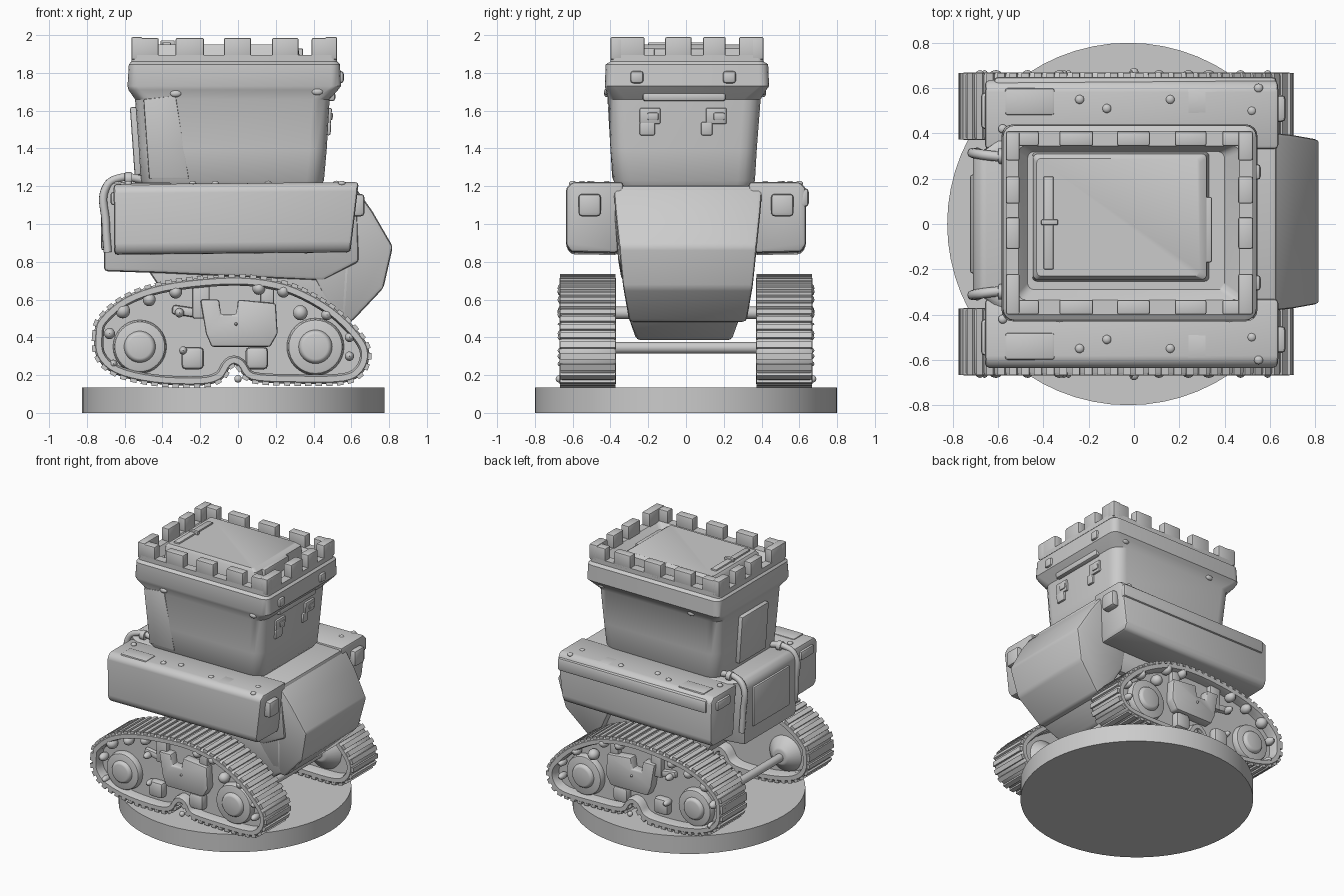
import bpy, bmesh, math
from mathutils import Vector, Matrix

if "Cube" in bpy.data.objects:
    bpy.data.objects.remove(bpy.data.objects["Cube"])


def finish(name, bm, bevel=0.0, seg=2):
    bmesh.ops.recalc_face_normals(bm, faces=bm.faces[:])
    if bevel:
        sharp = [e for e in bm.edges if len(e.link_faces) == 2 and e.calc_face_angle(0) > 0.5]
        bmesh.ops.bevel(bm, geom=sharp, offset=bevel, segments=seg, profile=0.5,
                        affect='EDGES', clamp_overlap=True)
    me = bpy.data.meshes.new(name)
    bm.to_mesh(me)
    bm.free()
    ob = bpy.data.objects.new(name, me)
    bpy.context.collection.objects.link(ob)
    return ob


def box(name, x, y, z, bevel=0.01, tilt=0.0):
    """Box from (min, max) ranges, optionally tilted about y."""
    c = Vector((sum(x) / 2, sum(y) / 2, sum(z) / 2))
    d = (abs(x[1] - x[0]), abs(y[1] - y[0]), abs(z[1] - z[0]))
    bm = bmesh.new()
    bmesh.ops.create_cube(bm, size=1, matrix=Matrix.Translation(c)
                          @ Matrix.Rotation(tilt, 4, 'Y') @ Matrix.Diagonal((*d, 1)))
    return finish(name, bm, bevel)


def rod(name, a, b, r, r2=None, bevel=0.0, n=32):
    a, b = Vector(a), Vector(b)
    bm = bmesh.new()
    m = Matrix.Translation((a + b) / 2) @ (b - a).to_track_quat('Z', 'Y').to_matrix().to_4x4()
    bmesh.ops.create_cone(bm, cap_ends=True, segments=n, radius1=r,
                          radius2=r if r2 is None else r2, depth=(b - a).length, matrix=m)
    return finish(name, bm, bevel)


def ball(name, c, s):
    bm = bmesh.new()
    bmesh.ops.create_uvsphere(bm, u_segments=14, v_segments=8, radius=1,
                              matrix=Matrix.Translation(c) @ Matrix.Diagonal((*s, 1)))
    return finish(name, bm)


def loft(name, rings, bevel=0.0, cyclic=False):
    """Skin a list of equal-length point rings."""
    bm = bmesh.new()
    vs = [[bm.verts.new(p) for p in r] for r in rings]
    n = len(vs[0])
    pairs = list(zip(vs, vs[1:])) + ([(vs[-1], vs[0])] if cyclic else [])
    for r, s in pairs:
        for i in range(n):
            j = (i + 1) % n
            bm.faces.new((r[i], r[j], s[j], s[i]))
    if not cyclic:
        bm.faces.new(vs[0])
        bm.faces.new(vs[-1])
    return finish(name, bm, bevel)


def slab(name, pts, bevel=0.02, yc=0.0):
    """Side profile of (x, z, half_width) spread across y."""
    return loft(name, [[(x, yc + s * w, z) for x, z, w in pts] for s in (-1, 1)], bevel)


def ring(x0, x1, y0, y1, r, z):
    out = []
    for cx, cy, a in ((x1 - r, y1 - r, 0), (x0 + r, y1 - r, 90), (x0 + r, y0 + r, 180), (x1 - r, y0 + r, 270)):
        out += [(cx + r * math.cos(math.radians(a + t)), cy + r * math.sin(math.radians(a + t)), z)
                for t in (0, 22.5, 45, 67.5, 90)]
    return out


def tube(name, pts, r):
    cu = bpy.data.curves.new(name, 'CURVE')
    cu.dimensions, cu.bevel_depth, cu.bevel_resolution, cu.use_fill_caps = '3D', r, 3, True
    sp = cu.splines.new('BEZIER')
    sp.bezier_points.add(len(pts) - 1)
    for b, p in zip(sp.bezier_points, pts):
        b.co, b.handle_left_type, b.handle_right_type = p, 'AUTO', 'AUTO'
    ob = bpy.data.objects.new(name, cu)
    bpy.context.collection.objects.link(ob)


# Display disc
rod("base_disc", (-0.025, 0, 0), (-0.025, 0, 0.135), 0.8, n=64)

# Track outline, smoothed with a Catmull-Rom pass
ctrl = [(-.755, .42), (-.73, .50), (-.6, .61), (-.4, .68), (-.12, .715), (.1, .712), (.3, .665),
        (.5, .555), (.64, .42), (.69, .32), (.66, .22), (.56, .165), (.3, .16), (.07, .175), (.0, .25),
        (-.04, .25), (-.09, .18), (-.2, .15), (-.45, .16), (-.65, .21), (-.745, .30)]
path, n = [], len(ctrl)
for i in range(n):
    p0, p1, p2, p3 = (Vector(ctrl[(i + k) % n]) for k in (-1, 0, 1, 2))
    for t in (0, .25, .5, .75):
        path.append(0.5 * (2 * p1 + (p2 - p0) * t + (2 * p0 - 5 * p1 + 4 * p2 - p3) * t * t
                           + (3 * p1 - p0 - 3 * p2 + p3) * t ** 3))
N = len(path)
norm = []
for i in range(N):
    d = (path[(i + 1) % N] - path[i - 1]).normalized()
    norm.append(Vector((-d.y, d.x)))

for s, side in ((-1, "front"), (1, "back")):
    # Belt: closed band with rounded rims
    section = [(.37, -.035), (.37, -.005), (.385, .005), (.655, .005), (.67, -.005), (.67, -.035), (.64, -.045), (.40, -.045)]
    loft(side + "_track_belt", [[(p.x + q.x * h, s * y, p.y + q.y * h) for y, h in section]
                                for p, q in zip(path, norm)], cyclic=True)
    # Cleats at even spacing along the belt
    bm, acc = bmesh.new(), 0
    for i in range(N):
        a, b = path[i], path[(i + 1) % N]
        L = (b - a).length
        while acc < L:
            c = a.lerp(b, acc / L) + norm[i] * .006
            ang = math.atan2((b - a).y, (b - a).x)
            bmesh.ops.create_cube(bm, size=1, matrix=Matrix.Translation((c.x, s * .52, c.y))
                                  @ Matrix.Rotation(-ang, 4, 'Y') @ Matrix.Diagonal((.034, .292, .022, 1)))
            acc += .056
        acc -= L
    finish(side + "_track_cleats", bm)
    # Recessed side wall
    loft(side + "_track_wall", [[(p.x - q.x * .03, s * y, p.y - q.y * .03) for p, q in zip(path, norm)]
                                for y in (.45, .60)])
    # Stepped hubs, outside and inside
    for x, r in ((-.52, .145), (.41, .155)):
        rod(side + "_wheel", (x, s * .58, .35), (x, s * .645, .35), r, r * .93, .012)
        rod(side + "_wheel_cap", (x, s * .63, .35), (x, s * .67, .35), r * .62, r * .5, .012)
        rod(side + "_inner_hub", (x, s * .46, .35), (x, s * .38, .35), r, r * .4, .01)
    # Suspension cover with notch, and hangers
    cover = [(-.2, .60), (-.1, .60), (-.09, .52), (-.01, .52), (.0, .6), (.2, .58), (.21, .42), (.17, .35), (-.14, .35), (-.17, .42)]
    loft(side + "_suspension_cover", [[(x, s * y, z) for x, z in cover] for y in (.58, .665)], .012)
    box(side + "_cover_strut", (-.24, -.15), (s * .57, s * .64), (.5, .69))
    box(side + "_cover_strut", (.12, .19), (s * .57, s * .64), (.56, .68))
    for x, z in ((-.24, .29), (.1, .29)):
        box(side + "_hanger", (x - .06, x + .06), (s * .57, s * .655), (z - .06, z + .06), .025)
    box(side + "_link", (-.35, -.17), (s * .57, s * .63), (.51, .56), .015, .15)
    # Rollers and bolts
    for x, z, r in ((-.61, .54, .04), (-.47, .6, .035), (-.33, .64, .035), (.11, .66, .035), (.24, .645, .035),
                    (.33, .53, .04), (.47, .52, .03), (.59, .4, .025), (.59, .3, .025), (-.68, .42, .03),
                    (-.66, .26, .022), (-.29, .33, .022), (-.31, .53, .025), (-.01, .47, .012)):
        ball(side + "_track_bolt", (x, s * .635, z), (r, .045, r))
    ball(side + "_track_pin", (0, s * .67, .18), (.02, .02, .02))

# Axles between the tracks
for x, z, r in ((-.52, .345, .03), (.41, .345, .03), (-.05, .53, .032)):
    rod("axle", (x, -.48, z), (x, .48, z), r)

# Centre hull, belly and nose
slab("hull", [(-.71, .75, .31), (-.71, 1.19, .31), (-.67, 1.235, .31), (-.58, 1.215, .36), (.63, 1.205, .39),
              (.64, .8, .36), (.45, .70, .34), (-.4, .74, .34)], .02)
slab("belly", [(-.48, .76, .30), (-.36, .58, .29), (-.16, .44, .27), (.05, .385, .25), (.42, .385, .25),
               (.58, .50, .30), (.6, .8, .33)], .02, -.01)
slab("nose", [(.35, 1.2, .39), (.62, 1.195, .395), (.71, 1.07, .385), (.82, .88, .365), (.77, .66, .345),
              (.6, .48, .31), (.52, .49, .31), (.4, .72, .35)], .02, .01)

# Side sponsons with raised upper lip, bumpers, hatches and bolts
for s, side in ((-1, "front"), (1, "back")):
    sec = [(.33, 1.21), (.60, 1.21), (.635, 1.18), (.635, .88), (.61, .84), (.36, .835)]
    loft(side + "_sponson", [[(x + k * (z - .84), s * y, z + dz) for y, z in sec]
                             for x, k, dz in ((-.655, -.01, 0), (.595, .12, .012))], .018)
    box(side + "_bumper", (.6, .67), (s * .45, s * .57), (1.04, 1.16), .02)
    box(side + "_rear_vent", (-.675, -.63), (s * .42, s * .58), (1.10, 1.17), .015)
    for x in (-.46, .34):
        box(side + "_top_hatch", (x - .11, x + .11), (s * .48, s * .6), (1.19, 1.219), .012)
    for x, y in ((-.24, .55), (-.12, .51), (.16, .55), (.52, .5), (-.58, .42), (.55, .6)):
        ball(side + "_sponson_bolt", (x, s * y, 1.215), (.02, .02, .014))
    # Rear pipe from the tower foot over the hull edge
    tube(side + "_rear_pipe", [(-.5, s * .29, 1.235), (-.62, s * .30, 1.245), (-.695, s * .31, 1.2),
                               (-.70, s * .315, 1.0), (-.69, s * .315, .85)], .022)
    rod(side + "_pipe_joint", (-.6, s * .30, 1.24), (-.56, s * .30, 1.24), .034, bevel=.006)
box("upper_lip", (-.62, .63), (.60, .65), (1.09, 1.19), .02)
box("rear_plate", (-.725, -.69), (-.22, .22), (.86, 1.16), .015)

# Castle tower: tapered walls, flared collar, parapet and sunken floor
loft("tower", [ring(*a) for a in (
    (-.49, .42, -.35, .34, .08, 1.18), (-.515, .455, -.385, .365, .09, 1.23), (-.525, .47, -.40, .375, .09, 1.4),
    (-.545, .485, -.41, .395, .09, 1.66), (-.58, .53, -.425, .425, .06, 1.71), (-.585, .545, -.43, .44, .05, 1.73),
    (-.578, .54, -.425, .435, .05, 1.845), (-.565, .525, -.40, .41, .03, 1.86), (-.565, .525, -.40, .41, .03, 1.895),
    (-.51, .465, -.335, .345, .03, 1.895), (-.47, .40, -.29, .32, .03, 1.84))])

# Roof slab with side tab and latch rail
loft("roof_slab", [ring(-.45, .335, -.255, .32, .02, 1.82), ring(-.445, .32, -.245, .31, .02, 1.93),
                   ring(-.43, .29, -.23, .29, .02, 1.95)])
box("roof_tab", (.28, .345), (-.17, .12), (1.84, 1.93), .01)
box("latch_rail", (-.40, -.355), (-.2, .21), (1.93, 1.962), .006)
box("latch_handle", (-.41, -.335), (-.005, .02), (1.94, 1.972), .006)

# Merlons along the four walls, L-shaped at the corners
for y0, y1 in ((-.40, -.335), (.345, .41)):
    for x0, x1 in ((-.565, -.42), (-.33, -.18), (-.075, .07), (.18, .32), (.39, .525)):
        box("merlon", (x0, x1), (y0, y1), (1.87, 1.985), .009)
for x0, x1 in ((-.565, -.505), (.46, .525)):
    for y0, y1 in ((-.40, -.22), (-.11, .03), (.09, .21), (.28, .41)):
        box("merlon", (x0, x1), (y0, y1), (1.87, 1.99), .009)

# Face on the right: lamps, window frames and brow
for s in (-1, 1):
    c = .015 * -1 + s * .245
    box("collar_lamp", (.52, .56), (c - .035, c + .035), (1.745, 1.81), .016)
    y = -.015 + s * .175
    box("window_frame", (.46, .495), (y - .055, y + .055), (1.53, 1.615), .008, .06)
    box("window_shutter", (.47, .502), (y - .015, y + .045), (1.55, 1.59), .008, .06)
    box("window_latch", (.46, .492), (y - .05 * s - .03, y - .05 * s + .03) if s > 0 else (y - .055, y + .025),
        (1.47, 1.54), .008, .06)
box("brow", (.47, .515), (-.23, .21), (1.65, 1.70), .015)
# Door on the left wall, corner plate and dents on the front
box("left_door", (-.56, -.51), (-.18, .14), (1.26, 1.62), .01, -.07)
loft("corner_plate", [[(x, y + (1.68 - z) * .06, z) for x, z in ((-.5, 1.66), (-.33, 1.68), (-.26, 1.24), (-.47, 1.24))]
                      for y in (-.417, -.37)], .006)
for x, z in ((-.33, 1.69), (.42, 1.7)):
    ball("tower_rivet", (x, -.42, z), (.03, .014, .018))
    ball("tower_rivet", (x, .41, z), (.03, .014, .018))

# Smooth shading with sharp edges kept
bpy.ops.object.select_all(action='DESELECT')
for ob in bpy.data.objects:
    if ob.type == 'MESH':
        ob.select_set(True)
        bpy.context.view_layer.objects.active = ob
bpy.ops.object.shade_smooth_by_angle(angle=math.radians(35))
